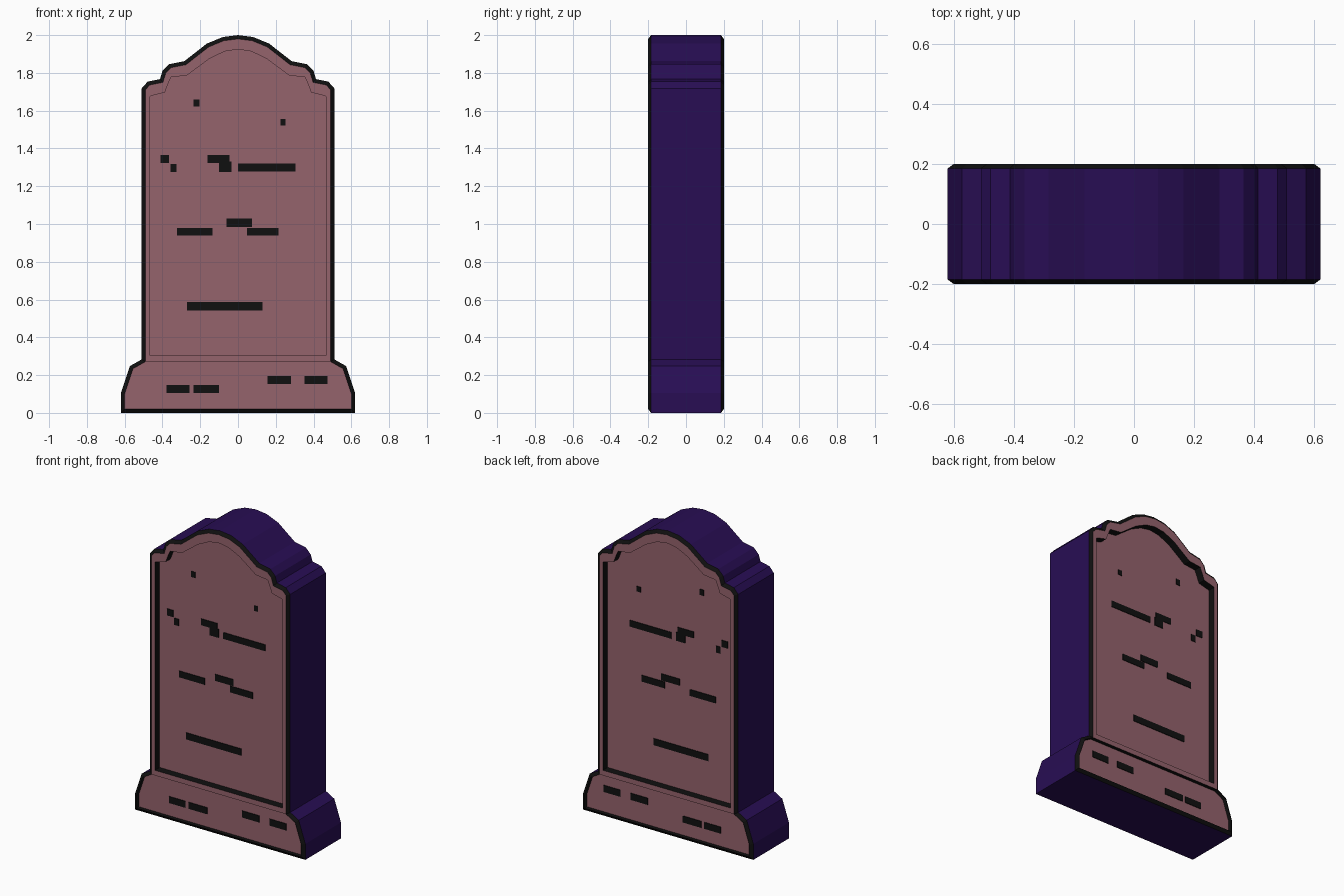
import bpy, bmesh
from mathutils import Vector

if "Cube" in bpy.data.objects:
    bpy.data.objects.remove(bpy.data.objects["Cube"])


def material(name, rgb):
    m = bpy.data.materials.new(name)
    m.diffuse_color = (*rgb, 1)
    m.use_nodes = True
    m.node_tree.nodes["Principled BSDF"].inputs["Base Color"].default_value = m.diffuse_color
    return m


PURPLE = material("dark purple", (0.021, 0.0042, 0.088))
BLACK = material("ink black", (0.005, 0.005, 0.005))
PINK = material("dusty pink", (0.30, 0.125, 0.152))

HALF, CHAMFER_Y, LIP, DEEP, SHALLOW = 0.2, 0.185, 0.02, 0.05, 0.025
WAIST = 3  # profile index where the plinth meets the slab

# right halves of the outer silhouette and of the sunken panel, bottom to apex
outer_half = [(.62, 0), (.62, .105), (.572, .248), (.51, .283),
              (.51, 1.718), (.478, 1.754), (.413, 1.767), (.40, 1.81), (.365, 1.846),
              (.284, 1.862), (.165, 1.955), (.08, 1.99), (0, 2)]
panel_half = [(.465, .305), (.465, 1.676), (.455, 1.68), (.387, 1.697), (.372, 1.737),
              (.355, 1.777), (.27, 1.787), (.15, 1.876), (.07, 1.914), (0, 1.925)]


def mirrored(half):
    return half + [(-x, z) for x, z in reversed(half[:-1])]


def inset(points, d):
    """Offset a counter-clockwise outline inwards by d."""
    out, n = [], len(points)
    for i in range(n):
        a, b, c = (Vector(points[(i + k) % n]) for k in (-1, 0, 1))
        e, f = (b - a).normalized(), (c - b).normalized()
        n1, n2 = Vector((-e.y, e.x)), Vector((-f.y, f.x))
        out.append(tuple(b + (n1 + n2) * d / (1 + n1.dot(n2))))
    return out


def finish(bm, name, mats):
    bmesh.ops.recalc_face_normals(bm, faces=bm.faces)
    mesh = bpy.data.meshes.new(name)
    bm.to_mesh(mesh)
    bm.free()
    for m in mats:
        mesh.materials.append(m)
    ob = bpy.data.objects.new(name, mesh)
    bpy.context.collection.objects.link(ob)
    return ob


bm = bmesh.new()


def ring(points, y):
    return [bm.verts.new((x, y, z)) for x, z in points]


def bridge(a, b, mat):
    n = len(a)
    for i in range(n):
        j = (i + 1) % n
        bm.faces.new((a[i], a[j], b[j], b[i])).material_index = mat


# gravestone body: purple sides, black chamfers, pink faces with sunken panels
outer, panel = mirrored(outer_half), mirrored(panel_half)
lip = inset(outer, LIP)
last = len(outer) - 1 - WAIST
edges = []
for s in (-1, 1):
    edge = ring(outer, s * CHAMFER_Y)
    front = ring(lip, s * HALF)
    edges.append(edge)
    bridge(edge, front, 1)
    # slab frame, then the sunken panel with black walls
    frame = front[WAIST:last + 1]
    hole = ring(panel, s * HALF)
    floor = ring(panel, s * (HALF - DEEP))
    bridge(frame, hole, 2)
    bridge(hole, floor, 1)
    bm.faces.new(floor).material_index = 2
    # plinth face, slightly sunken behind its black outline
    base = front[last:] + front[:WAIST + 1]
    base_floor = ring(lip[last:] + lip[:WAIST + 1], s * (HALF - SHALLOW))
    bridge(base, base_floor, 1)
    bm.faces.new(base_floor).material_index = 2
bridge(edges[0], edges[1], 0)
finish(bm, "gravestone_body", (PURPLE, BLACK, PINK))

# worn black scratches: x0, x1, z0, z1
panel_marks = [(-.235, -.205, 1.622, 1.66), (.224, .252, 1.522, 1.556),
               (-.41, -.365, 1.322, 1.366), (-.358, -.325, 1.274, 1.318),
               (-.162, -.045, 1.324, 1.366), (-.1, -.035, 1.274, 1.33),
               (0, .305, 1.277, 1.319),
               (-.322, -.135, .938, .98), (-.06, .074, .985, 1.028), (.048, .215, .938, .98),
               (-.27, .13, .543, .587)]
plinth_marks = [(-.378, -.258, .105, .148), (-.235, -.1, .105, .148),
                (.155, .28, .152, .196), (.353, .475, .152, .196)]


def scratches(name, marks, depth):
    b = bmesh.new()
    for s in (-1, 1):
        for x0, x1, z0, z1 in marks:
            v = bmesh.ops.create_cube(b, size=1)["verts"]
            bmesh.ops.scale(b, verts=v, vec=(x1 - x0, 0.008, z1 - z0))
            bmesh.ops.translate(b, verts=v,
                                vec=((x0 + x1) / 2, s * (HALF - depth), (z0 + z1) / 2))
    finish(b, name, (BLACK,))


scratches("panel_scratches", panel_marks, DEEP)
scratches("plinth_scratches", plinth_marks, SHALLOW)
